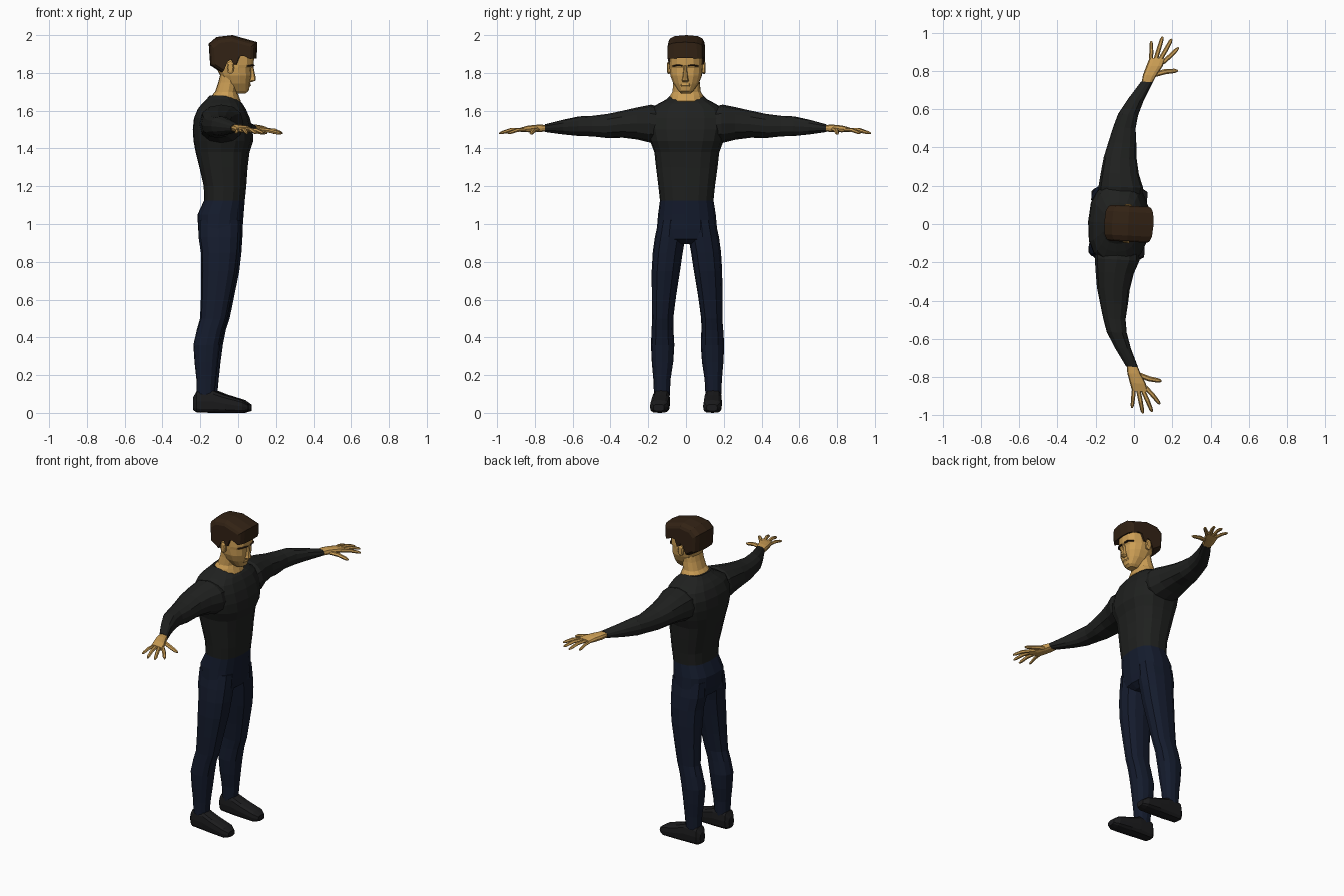
import bpy, bmesh
from math import cos, sin, pi, radians
from mathutils import Matrix, Vector

TWIST = Matrix.Rotation(radians(-3), 3, 'Z')   # whole figure is turned slightly


def material(name, rgb):
    m = bpy.data.materials.new(name)
    m.diffuse_color = (*rgb, 1)
    return m


SKIN = material("skin", (0.60, 0.34, 0.09))
SHIRT = material("shirt", (0.014, 0.015, 0.014))
PANTS = material("trousers", (0.007, 0.011, 0.026))
SHOE = material("shoe", (0.011, 0.011, 0.012))
HAIR = material("hair", (0.032, 0.016, 0.007))


def skin_rings(name, rings, mat, side=1):
    """Bridge equal-length point rings into a closed flat-faced solid."""
    bm = bmesh.new()
    loops = []
    for ring in rings:
        loops.append([bm.verts.new(TWIST @ Vector((x, y * side, z))) for x, y, z in ring])
    n = len(loops[0])
    for a, b in zip(loops, loops[1:]):
        for i in range(n):
            j = (i + 1) % n
            bm.faces.new((a[i], a[j], b[j], b[i]))
    bm.faces.new(loops[0])
    bm.faces.new(loops[-1])
    bmesh.ops.recalc_face_normals(bm, faces=bm.faces)
    me = bpy.data.meshes.new(name)
    bm.to_mesh(me)
    bm.free()
    me.materials.append(mat)
    ob = bpy.data.objects.new(name, me)
    bpy.context.collection.objects.link(ob)
    return ob


def loft(name, axis, sections, mat, side=1, n=12, p=2.3):
    """Sections: (position, a0, a1, b0, b1) as rounded rectangles along an axis."""
    rings = []
    for t, a0, a1, b0, b1 in sections:
        ring = []
        for i in range(n):
            c, s = cos(2 * pi * i / n), sin(2 * pi * i / n)
            c = (1 if c > 0 else -1) * abs(c) ** (2 / p)
            s = (1 if s > 0 else -1) * abs(s) ** (2 / p)
            a = (a0 + a1) / 2 + c * (a1 - a0) / 2
            b = (b0 + b1) / 2 + s * (b1 - b0) / 2
            ring.append({'x': (t, a, b), 'y': (a, t, b), 'z': (a, b, t)}[axis])
        rings.append(ring)
    return skin_rings(name, rings, mat, side)


def sym(sections):
    """(z, x0, x1, half_y) -> full section."""
    return [(z, a, b, -h, h) for z, a, b, h in sections]


def finger(name, base, mid, tip, r, side):
    """Tapered six-sided tube through three points, plus a blunt end."""
    base, mid, tip = Vector(base), Vector(mid), Vector(tip)
    across = (tip - base).cross(Vector((0, 0, 1))).normalized()
    up = across.cross(tip - base).normalized()
    rings = []
    for c, k in ((base, r), (mid, r), (mid.lerp(tip, 0.75), r * 0.85), (tip, r * 0.4)):
        rings.append([c + across * k * cos(i * pi / 3) + up * k * 0.85 * sin(i * pi / 3)
                      for i in range(6)])
    skin_rings(name, rings, SKIN, side)


# Torso: shirt from waist to collar
loft("shirt_torso", 'z', sym([
    (1.125, -.180, .035, .142), (1.20, -.182, .043, .150), (1.30, -.205, .050, .163),
    (1.38, -.225, .060, .172), (1.44, -.236, .080, .195), (1.50, -.240, .077, .210),
    (1.56, -.234, .062, .212), (1.61, -.213, .040, .195), (1.638, -.190, .022, .150),
    (1.66, -.168, .000, .108), (1.68, -.150, -.025, .088)]), SHIRT, n=16, p=2.6)

# Hips
loft("trouser_hips", 'z', sym([
    (.895, -.15, -.02, .04), (.92, -.195, .015, .130), (.97, -.212, .023, .160),
    (1.05, -.215, .029, .153), (1.125, -.180, .035, .142)]), PANTS, n=16, p=2.6)

# Neck and head
loft("neck", 'z', sym([
    (1.62, -.145, .00, .09), (1.65, -.152, .014, .092), (1.68, -.140, .002, .088),
    (1.70, -.122, -.005, .076), (1.75, -.105, .00, .071), (1.81, -.09, .00, .07)]), SKIN, n=14)
loft("head", 'z', sym([
    (1.692, -.02, .040, .025), (1.705, -.04, .056, .040), (1.745, -.075, .064, .068),
    (1.785, -.095, .072, .084), (1.825, -.115, .072, .088), (1.842, -.12, .082, .088),
    (1.89, -.13, .085, .086), (1.945, -.12, .075, .070)]), SKIN, n=14, p=2.5)
loft("nose", 'z', [
    (1.752, .05, .074, -.014, .014), (1.760, .05, .094, -.019, .019),
    (1.775, .05, .093, -.014, .014), (1.838, .05, .080, -.008, .008)], SKIN, n=8)
loft("lips", 'z', [(1.727, .04, .062, -.024, .024), (1.734, .04, .068, -.028, .028),
                   (1.744, .04, .066, -.026, .026)], SKIN, n=8)

# Hair: side outline stacked across the head, shrinking towards the temples
outline = [(-.085, 1.80), (-.148, 1.84), (-.156, 1.955), (-.115, 1.99), (-.03, 2.0),
           (.102, 1.963), (.098, 1.878), (.05, 1.90), (.02, 1.895), (.0, 1.842),
           (-.022, 1.842), (-.035, 1.875), (-.06, 1.86)]
hair_rings = []
for y, k in ((-.094, .76), (-.086, .87), (-.062, .96), (0, 1), (.062, .96), (.086, .87), (.094, .76)):
    hair_rings.append([(-.02 + (x + .02) * k, y, 1.86 + (z - 1.86) * k) for x, z in outline])
skin_rings("hair", hair_rings, HAIR)

for side, word in ((1, "left"), (-1, "right")):
    # Face details
    loft(word + "_ear", 'y', [
        (.075, -.048, -.018, 1.80, 1.85), (.097, -.055, -.016, 1.793, 1.862),
        (.102, -.048, -.022, 1.805, 1.852)], SKIN, side, n=8)
    loft(word + "_eyebrow", 'y', [
        (.014, .065, .086, 1.834, 1.842), (.04, .062, .084, 1.836, 1.846),
        (.068, .040, .067, 1.833, 1.840)], HAIR, side, n=6)

    # Sleeve
    loft(word + "_sleeve", 'y', [
        (.10, -.195, .030, 1.43, 1.61), (.19, -.195, .038, 1.43, 1.632),
        (.26, -.187, .012, 1.447, 1.618), (.34, -.176, -.004, 1.457, 1.600),
        (.42, -.156, -.010, 1.455, 1.583), (.50, -.135, -.018, 1.464, 1.573),
        (.57, -.113, -.008, 1.466, 1.570), (.65, -.066, .018, 1.474, 1.553),
        (.745, -.002, .060, 1.487, 1.528)], SHIRT, side)

    # Hand
    loft(word + "_palm", 'y', [
        (.73, .000, .052, 1.490, 1.525), (.78, .006, .076, 1.486, 1.527),
        (.83, .022, .106, 1.485, 1.522), (.872, .036, .120, 1.488, 1.511)], SKIN, side, n=10, p=2.8)
    finger(word + "_little_finger", (.045, .85, 1.498), (.043, .905, 1.496), (.040, .960, 1.482), .0105, side)
    finger(word + "_ring_finger", (.067, .86, 1.501), (.083, .925, 1.499), (.098, .985, 1.480), .0115, side)
    finger(word + "_middle_finger", (.089, .86, 1.501), (.119, .918, 1.499), (.146, .975, 1.480), .0115, side)
    finger(word + "_index_finger", (.106, .85, 1.499), (.147, .890, 1.496), (.184, .932, 1.480), .0115, side)
    finger(word + "_thumb", (.050, .78, 1.503), (.120, .803, 1.494), (.186, .812, 1.478), .0135, side)

    # Trouser leg
    loft(word + "_trouser_leg", 'z', [
        (1.02, -.205, .020, .012, .150), (.93, -.205, .018, .008, .170),
        (.85, -.192, .012, .022, .181), (.75, -.190, .000, .037, .187),
        (.62, -.190, -.027, .058, .187), (.50, -.195, -.052, .074, .186),
        (.44, -.212, -.072, .074, .190), (.36, -.230, -.088, .070, .194),
        (.27, -.224, -.100, .076, .190), (.18, -.214, -.110, .090, .182),
        (.07, -.210, -.120, .096, .177)], PANTS, side)

    # Shoe
    loft(word + "_shoe", 'x', [
        (-.230, .115, .160, .015, .085), (-.212, .096, .178, .002, .116),
        (-.122, .090, .184, .000, .120), (-.06, .090, .188, .000, .096),
        (.03, .092, .190, .000, .068), (.062, .112, .170, .010, .045)], SHOE, side, p=3.2)
